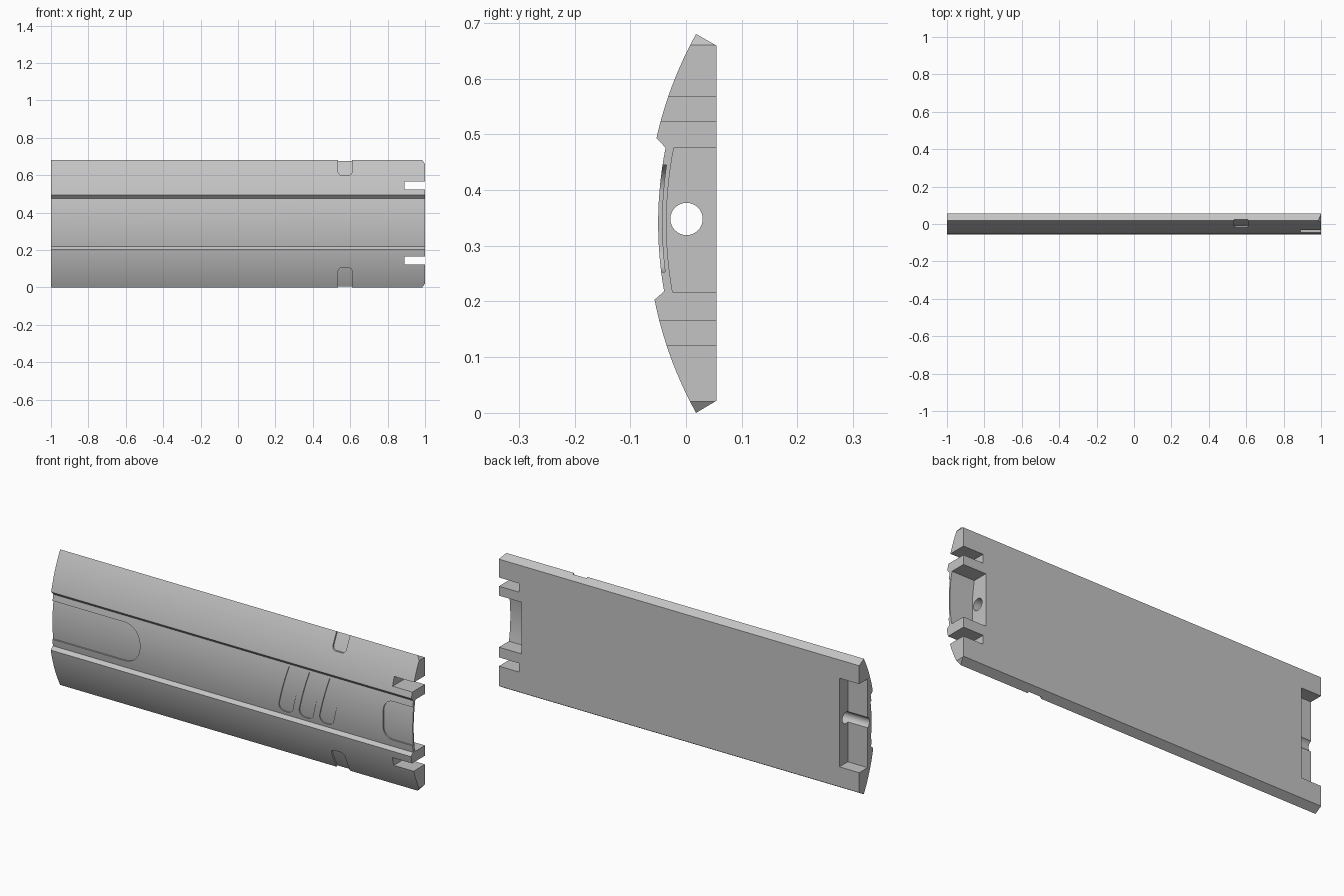
import bpy, bmesh, math
from mathutils import Vector

cube = bpy.data.objects.get("Cube")
if cube:
    bpy.data.objects.remove(cube)

grey = bpy.data.materials.new("plain grey")
grey.use_nodes = True
grey.diffuse_color = (0.55, 0.55, 0.55, 1)
grey.node_tree.nodes["Principled BSDF"].inputs["Base Color"].default_value = grey.diffuse_color

RADIUS, MID = 0.70, 0.34
OUTER, INNER = -0.07, -0.05      # foremost y of the outer skin and of the channel floor


def arc(front, z0, z1, steps=16):
    """Points (y, z) along the shallow front curve."""
    zs = [z0 + (z1 - z0) * i / steps for i in range(steps + 1)]
    return [(front + RADIUS - math.sqrt(RADIUS ** 2 - (z - MID) ** 2), z) for z in zs]


def prism(name, outline, axis, lo, hi):
    """Extrude an outline: (y, z) along x, or (x, z) along y."""
    bm = bmesh.new()
    place = (lambda p: (lo, p[0], p[1])) if axis == "x" else (lambda p: (p[0], lo, p[1]))
    face = bm.faces.new([bm.verts.new(place(p)) for p in outline])
    new = bmesh.ops.extrude_face_region(bm, geom=[face])["geom"]
    shift = Vector((hi - lo, 0, 0)) if axis == "x" else Vector((0, hi - lo, 0))
    bmesh.ops.translate(bm, verts=[v for v in new if isinstance(v, bmesh.types.BMVert)], vec=shift)
    bmesh.ops.recalc_face_normals(bm, faces=bm.faces)
    mesh = bpy.data.meshes.new(name)
    bm.to_mesh(mesh)
    bm.free()
    mesh.materials.append(grey)
    ob = bpy.data.objects.new(name, mesh)
    bpy.context.collection.objects.link(ob)
    return ob


def combine(ob, tool, operation="DIFFERENCE"):
    """Apply a boolean and discard the tool."""
    mod = ob.modifiers.new("cut", "BOOLEAN")
    mod.operation, mod.object, mod.solver = operation, tool, "EXACT"
    with bpy.context.temp_override(object=ob, active_object=ob, selected_objects=[ob]):
        bpy.ops.object.modifier_apply(modifier=mod.name)
    bpy.data.objects.remove(tool)


def box(x0, x1, y0, y1, z0, z1):
    return prism("box_cutter", [(y0, z0), (y1, z0), (y1, z1), (y0, z1)], "x", x0, x1)


def rounded(corners):
    """Round each (x, z, radius) corner of an outline."""
    pts = []
    for i, (x, z, r) in enumerate(corners):
        p = Vector((x, z))
        a = Vector(corners[i - 1][:2])
        b = Vector(corners[(i + 1) % len(corners)][:2])
        if r == 0:
            pts.append((x, z))
            continue
        u, v = (a - p).normalized(), (b - p).normalized()
        half = u.angle(v) / 2
        centre = p + (u + v).normalized() * (r / math.sin(half))
        s = p + u * (r / math.tan(half)) - centre
        e = p + v * (r / math.tan(half)) - centre
        for k in range(9):
            t = k / 8
            pts.append(tuple(centre + (s * (1 - t) + e * t).normalized() * r))
    return pts


def recess(corners, front, depth):
    """Sink an outlined area below the curved front by a constant depth."""
    tool = prism("recess_cutter", rounded(corners), "y", -0.2, 0.2)
    limit = arc(front + depth, -0.05, 0.73, 40)
    space = prism("front_space", [(-0.3, -0.05)] + limit + [(-0.3, 0.73)], "x", -1.2, 1.2)
    combine(tool, space, "INTERSECT")
    combine(plate, tool)


# Curved plate with a sunken channel along its length
profile = ([(0.055, 0.022)] + arc(OUTER, 0.0, 0.203) + arc(INNER, 0.218, 0.476)
           + arc(OUTER, 0.493, 0.68) + [(0.055, 0.659)])
plate = prism("curved_plate", profile, "x", -1, 1)

# Clipped corners on one end
for edge, inward in ((0, 1), (0.68, -1)):
    tri = [(0.98, edge - 0.02 * inward), (1.02, edge - 0.02 * inward), (1.02, edge + 0.04 * inward),
           (1.0, edge + 0.02 * inward), (0.985, edge)]
    combine(plate, prism("corner_cutter", tri, "y", -0.2, 0.2))

# Slots and hollow behind the skin at one end, pocket at the other
for z0, z1 in ((0.122, 0.166), (0.523, 0.567)):
    combine(plate, box(0.89, 1.1, -0.2, 0.2, z0, z1))
hollow = [(0.1, 0.217)] + arc(INNER + 0.015, 0.217, 0.476) + [(0.1, 0.476)]
combine(plate, prism("hollow_cutter", hollow, "x", 0.875, 1.1))
combine(plate, box(-1.1, -0.89, -0.012, 0.1, 0.122, 0.567))

# Lengthwise bore
bore = [(0.001 + 0.029 * math.cos(i * math.tau / 32), 0.348 + 0.029 * math.sin(i * math.tau / 32))
        for i in range(32)]
combine(plate, prism("bore_cutter", bore, "x", -1.1, 1.1))

# Round-ended recesses at both ends of the channel
LOW, HIGH = 0.253, 0.445
recess([(-1.1, LOW, 0), (-0.51, LOW, 0.09), (-0.51, HIGH, 0.09), (-1.1, HIGH, 0)], INNER, 0.007)
recess([(1.1, LOW, 0), (1.1, HIGH, 0), (0.84, HIGH, 0.05), (0.84, LOW, 0.05)], INNER, 0.007)

# Three slanted finger grooves
for i in range(3):
    x = 0.25 + 0.113 * i
    recess([(x, 0.235, 0.03), (x + 0.08, 0.235, 0.03), (x + 0.14, 0.465, 0), (x + 0.06, 0.465, 0)],
           INNER, 0.005)

# Small notches at the top and bottom edges
recess([(0.535, 0.72, 0), (0.535, 0.6, 0.02), (0.61, 0.6, 0.02), (0.61, 0.72, 0)], OUTER, 0.009)
recess([(0.535, -0.04, 0), (0.61, -0.04, 0), (0.61, 0.105, 0.02), (0.535, 0.105, 0.02)], OUTER, 0.009)

# Smooth the curves, keep the edges sharp
bpy.ops.object.select_all(action="DESELECT")
plate.select_set(True)
bpy.context.view_layer.objects.active = plate
bpy.ops.object.shade_smooth_by_angle(angle=math.radians(25))
